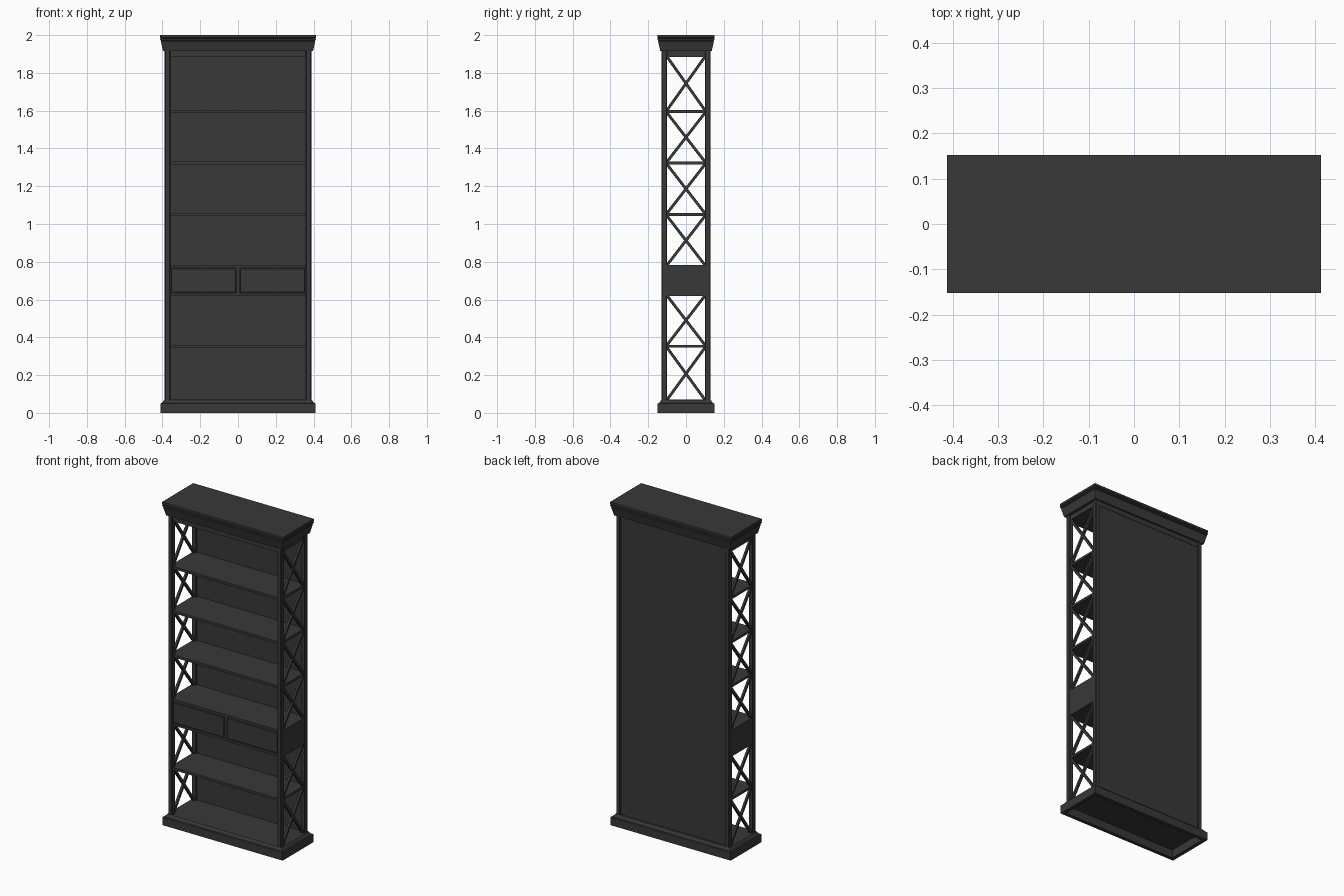
import bpy, bmesh, math
from mathutils import Matrix

if "Cube" in bpy.data.objects:
    bpy.data.objects.remove(bpy.data.objects["Cube"])

paint = bpy.data.materials.new("charcoal_paint")
paint.diffuse_color = (0.04, 0.04, 0.04, 1)
paint.use_nodes = True
paint.node_tree.nodes["Principled BSDF"].inputs["Base Color"].default_value = paint.diffuse_color


def finish(name, bm):
    bmesh.ops.recalc_face_normals(bm, faces=bm.faces)
    me = bpy.data.meshes.new(name)
    bm.to_mesh(me)
    bm.free()
    me.materials.append(paint)
    ob = bpy.data.objects.new(name, me)
    bpy.context.collection.objects.link(ob)
    return ob


def box(name, x0, x1, y0, y1, z0, z1, bevel=0.0):
    bm = bmesh.new()
    m = Matrix.Translation(((x0 + x1) / 2, (y0 + y1) / 2, (z0 + z1) / 2))
    m = m @ Matrix.Diagonal((x1 - x0, y1 - y0, z1 - z0, 1))
    bmesh.ops.create_cube(bm, size=1, matrix=m)
    ob = finish(name, bm)
    if bevel:
        mod = ob.modifiers.new("edge", 'BEVEL')
        mod.width, mod.segments = bevel, 1
    return ob


def moulding(name, profile):
    """Stack of rectangles; each profile point is (half x, half y, z)."""
    bm = bmesh.new()
    rings = [[bm.verts.new((sx * hx, sy * hy, z))
              for sx, sy in ((-1, -1), (1, -1), (1, 1), (-1, 1))]
             for hx, hy, z in profile]
    for a, b in zip(rings, rings[1:]):
        for i in range(4):
            j = (i + 1) % 4
            bm.faces.new((a[i], a[j], b[j], b[i]))
    bm.faces.new(rings[0])
    bm.faces.new(rings[-1])
    return finish(name, bm)


# Plinth, hollow underneath, with a sloped upper lip
moulding("plinth", [(0.388, 0.128, 0.05), (0.388, 0.128, 0), (0.411, 0.15, 0),
                    (0.411, 0.15, 0.05), (0.403, 0.142, 0.052),
                    (0.392, 0.132, 0.068), (0.385, 0.126, 0.07)])

# Crown with flared fascia and ridged top edge
moulding("crown", [(0.397, 0.136, 1.915), (0.409, 0.148, 1.967),
                   (0.406, 0.145, 1.971), (0.413, 0.152, 1.974),
                   (0.413, 0.152, 1.981), (0.408, 0.147, 1.983),
                   (0.413, 0.152, 1.987), (0.413, 0.152, 2.0)])
box("top_rail", -0.38, 0.38, -0.126, 0.126, 1.885, 1.92)

# Corner posts
for sx, side in ((-1, "left"), (1, "right")):
    for sy, end in ((-1, "front"), (1, "back")):
        x0, x1 = sorted((sx * 0.358, sx * 0.388))
        y0, y1 = sorted((sy * 0.10, sy * 0.131))
        box(f"{end}_{side}_post", x0, x1, y0, y1, 0.06, 1.92, 0.004)

# Back panel
box("back_panel", -0.36, 0.36, 0.112, 0.124, 0.065, 1.9)

# Shelves, listed by top height
shelf_tops = [0.36, 0.635, 0.783, 1.057, 1.33, 1.603]
for i, z in enumerate(shelf_tops):
    box(f"shelf_{i + 1}", -0.38, 0.38, -0.122, 0.114, z - 0.015, z)

# Drawer compartment
box("drawer_divider", -0.009, 0.009, -0.12, 0.112, 0.635, 0.768)
for s, side in ((-1, "left"), (1, "right")):
    x0, x1 = sorted((s * 0.011, s * 0.356))
    box(f"{side}_drawer", x0, x1, -0.124, 0.09, 0.638, 0.765, 0.003)
    x0, x1 = sorted((s * 0.358, s * 0.386))
    box(f"{side}_drawer_side", x0, x1, -0.105, 0.105, 0.62, 0.783)

# Crossed braces in each open side bay
bays = [(0.07, 0.345), (0.36, 0.62), (0.783, 1.042),
        (1.057, 1.315), (1.33, 1.588), (1.603, 1.885)]
for s, side in ((-1, "left"), (1, "right")):
    for n, (z0, z1) in enumerate(bays):
        bm = bmesh.new()
        length, angle = math.hypot(0.2, z1 - z0), math.atan2(z1 - z0, 0.2)
        for d, t in ((1, 0.014), (-1, 0.013)):
            m = Matrix.Translation((s * 0.373, 0, (z0 + z1) / 2))
            m = m @ Matrix.Rotation(d * angle, 4, 'X')
            m = m @ Matrix.Diagonal((t, length, 0.015, 1))
            bmesh.ops.create_cube(bm, size=1, matrix=m)
        finish(f"{side}_cross_brace_{n + 1}", bm)
